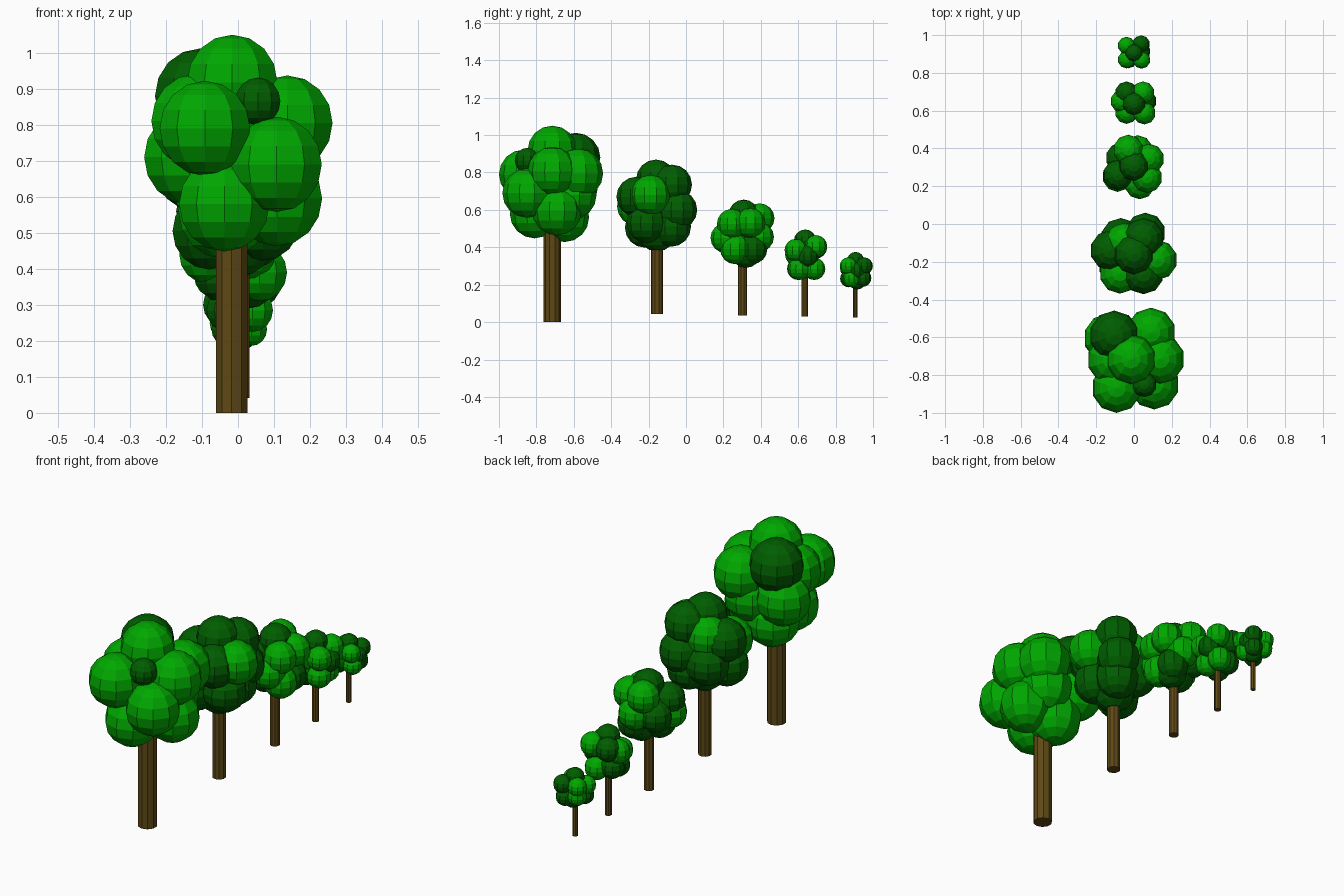
import bpy


def material(name, rgb):
    m = bpy.data.materials.new(name)
    m.diffuse_color = (*rgb, 1)
    return m


BARK = material("bark", (0.11, 0.066, 0.008))
LIGHT = material("light_leaves", (0.0, 0.39, 0.0))
DARK = material("dark_leaves", (0.0, 0.11, 0.0))


def puff(name, pos, r, mat):
    bpy.ops.mesh.primitive_uv_sphere_add(segments=10, ring_count=8, radius=r, location=pos)
    ob = bpy.context.object
    ob.name = name
    ob.data.materials.append(mat)


def tree(name, x, y, base, top, trunk_r, leaf_r, light, dark, small=()):
    # Straight ten-sided trunk running up into the crown
    bpy.ops.mesh.primitive_cylinder_add(vertices=10, radius=trunk_r, depth=top - base,
                                        location=(x, y, (base + top) / 2))
    trunk = bpy.context.object
    trunk.name = name + "_trunk"
    trunk.data.materials.append(BARK)
    # Crown of round leaf clumps
    for p in light:
        puff(name + "_light_leaves", p, leaf_r, LIGHT)
    for p in dark:
        puff(name + "_dark_leaves", p, leaf_r, DARK)
    for p in small:
        puff(name + "_small_leaves", p, leaf_r / 2, DARK)


# Row of trees, tallest in front, shrinking toward the back
tree("tallest_tree", -0.018, -0.715, 0, 0.7, 0.046, 0.132,
     light=[(-0.016, -0.715, 0.918), (-0.092, -0.868, 0.79), (0.107, -0.85, 0.69),
            (-0.038, -0.81, 0.58), (0.137, -0.715, 0.805), (-0.135, -0.605, 0.71),
            (0.108, -0.69, 0.595), (0.09, -0.575, 0.795), (-0.04, -0.65, 0.56),
            (-0.115, -0.72, 0.81), (0.05, -0.61, 0.68)],
     dark=[(-0.105, -0.59, 0.88)],
     small=[(0.055, -0.85, 0.865)])

tree("tall_tree", 0, -0.155, 0.042, 0.6, 0.033, 0.107,
     light=[(0.122, -0.19, 0.68), (-0.05, -0.1, 0.69), (-0.075, -0.262, 0.62)],
     dark=[(0.0, -0.16, 0.762), (-0.125, -0.14, 0.67), (0.05, -0.075, 0.735),
           (0.06, -0.047, 0.6), (0.05, -0.265, 0.67), (-0.08, -0.22, 0.505),
           (0.07, -0.21, 0.53), (0.0, -0.155, 0.485), (0.04, -0.08, 0.51),
           (-0.07, -0.075, 0.56)])

tree("middle_tree", 0, 0.302, 0.035, 0.46, 0.025, 0.08,
     light=[(-0.03, 0.393, 0.555), (0.08, 0.345, 0.53), (0.07, 0.245, 0.525),
            (0.03, 0.211, 0.45), (0.06, 0.262, 0.39), (-0.087, 0.25, 0.44),
            (0.02, 0.39, 0.455)],
     dark=[(0.0, 0.308, 0.575), (-0.085, 0.26, 0.51), (-0.07, 0.35, 0.45),
           (0.03, 0.32, 0.37), (-0.045, 0.28, 0.39), (0.05, 0.355, 0.39)])

tree("small_tree", 0, 0.635, 0.03, 0.36, 0.017, 0.06,
     light=[(0.048, 0.695, 0.405), (0.055, 0.587, 0.385), (-0.04, 0.59, 0.36),
            (0.04, 0.605, 0.285), (-0.065, 0.65, 0.38), (0.03, 0.685, 0.285)],
     dark=[(0.0, 0.637, 0.435), (-0.04, 0.695, 0.4), (0.06, 0.65, 0.355),
           (-0.04, 0.66, 0.3), (-0.03, 0.6, 0.285)])

tree("smallest_tree", 0, 0.905, 0.025, 0.27, 0.013, 0.046,
     light=[(-0.04, 0.945, 0.3), (0.04, 0.868, 0.3), (-0.04, 0.87, 0.285),
            (0.037, 0.885, 0.232), (-0.035, 0.94, 0.25)],
     dark=[(0.0, 0.907, 0.329), (0.038, 0.953, 0.3), (0.04, 0.915, 0.275),
           (0.03, 0.945, 0.235), (-0.03, 0.87, 0.232), (0.01, 0.915, 0.22)])
